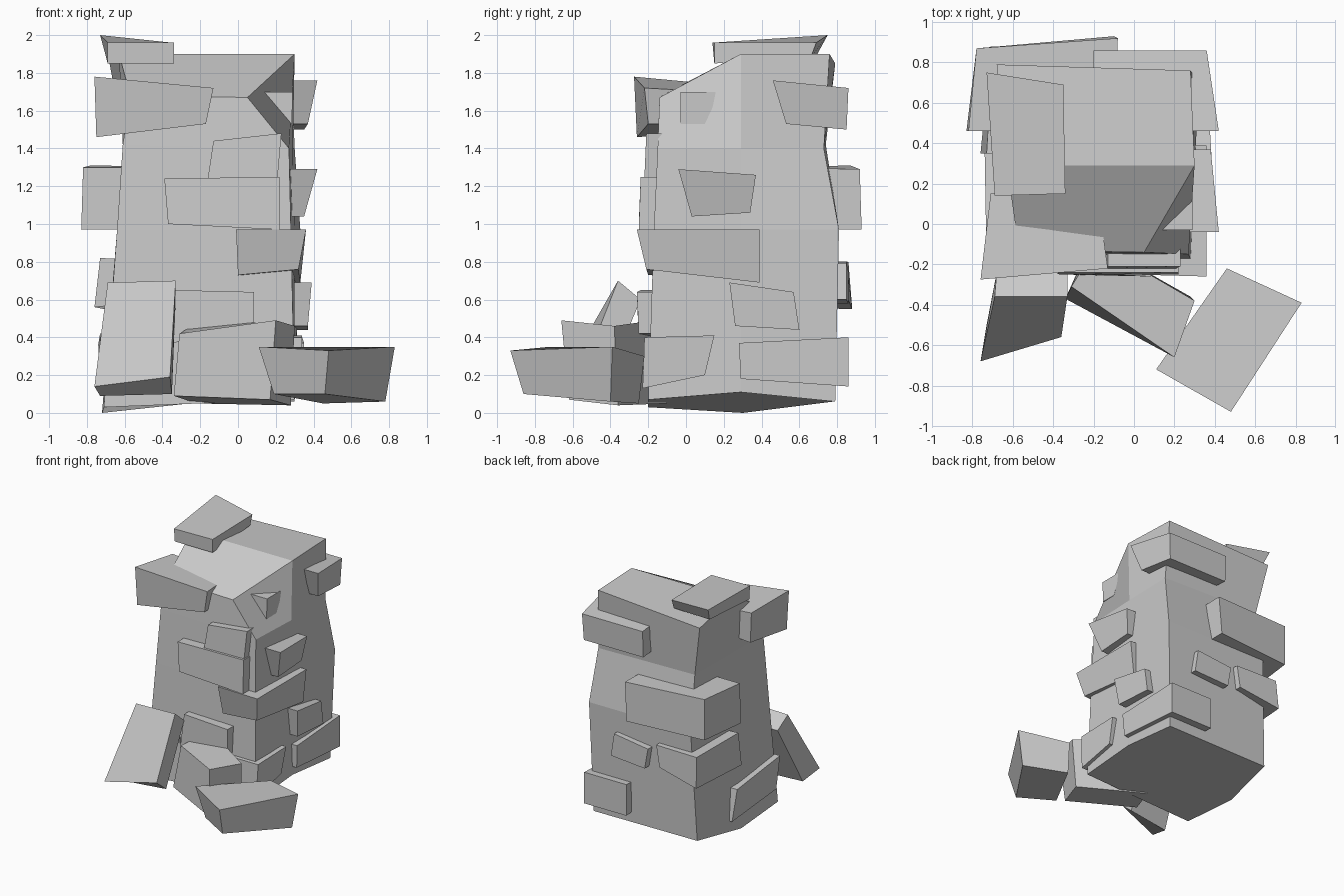
import bpy, bmesh


def make(name, rings, split_top=False):
    """Closed flat-shaded solid bridged between rings of equal size."""
    bm = bmesh.new()
    vs = [[bm.verts.new(p) for p in r] for r in rings]
    n = len(rings[0])
    for a, b in zip(vs, vs[1:]):
        for i in range(n):
            j = (i + 1) % n
            bm.faces.new((a[i], a[j], b[j], b[i]))
    for cap in (vs[0], vs[-1]):
        if n == 6:  # crease the cap along its fold line
            bm.faces.new((cap[0], cap[1], cap[2], cap[5]))
            bm.faces.new(cap[2:])
        else:
            bm.faces.new(cap)
    bmesh.ops.recalc_face_normals(bm, faces=bm.faces[:])
    me = bpy.data.meshes.new(name)
    bm.to_mesh(me)
    bm.free()
    ob = bpy.data.objects.new(name, me)
    bpy.context.collection.objects.link(ob)


def brick(name, axis, quad, low, high, inner, inner_quad=None):
    """Wall stone: quad is (u, z) from lower left, lower right, upper right,
    upper left; low / high are the outer depth of its lower and upper corners.
    Stones that wrap a corner can give a different quad at the inner end."""
    def place(u, z, d):
        return (d, u, z) if axis == 'X' else (u, d, z)
    outer = [place(u, z, d) for (u, z), d in zip(quad, (*low, *high))]
    back = [place(u, z, inner) for u, z in (inner_quad or quad)]
    make(name, [back, outer])


# Tower core: six-sided rings (front l, front r, mid r, back r, back l, mid l)
make("tower_core", [
    [(-0.71, -0.2, 0.03), (0.3, -0.2, 0.07), (0.3, 0.29, 0.11),
     (0.3, 0.79, 0.06), (-0.65, 0.78, 0.06), (-0.72, 0.3, 0.0)],
    [(-0.64, -0.17, 0.97), (0.28, -0.17, 0.97), (0.3, 0.29, 0.97),
     (0.33, 0.81, 0.97), (-0.61, 0.81, 0.97), (-0.64, 0.29, 0.97)],
    [(-0.61, -0.15, 1.42), (0.27, -0.15, 1.4), (0.29, 0.29, 1.4),
     (0.3, 0.73, 1.4), (-0.6, 0.74, 1.42), (-0.61, 0.29, 1.42)],
    [(-0.57, -0.13, 1.68), (0.05, -0.14, 1.67), (0.3, 0.29, 1.9),
     (0.28, 0.76, 1.9), (-0.68, 0.79, 1.85), (-0.63, 0.29, 1.9)]])

# Capstone on the summit
make("capstone", [[(-0.69, 0.15, 1.85), (-0.34, 0.15, 1.85), (-0.35, 0.66, 1.88), (-0.7, 0.69, 1.89)],
                  [(-0.69, 0.14, 1.96), (-0.34, 0.15, 1.96), (-0.35, 0.69, 1.96), (-0.73, 0.75, 2.0)]])

# Front stones
brick("front_stone_top", 'Y', [(-0.75, 1.46), (-0.17, 1.53), (-0.13, 1.72), (-0.76, 1.78)],
      (-0.26, -0.2), (-0.22, -0.275), 0.15,
      [(-0.7, 1.49), (-0.2, 1.53), (-0.18, 1.7), (-0.71, 1.74)])
brick("front_stone_upper", 'Y', [(-0.16, 1.24), (0.21, 1.25), (0.23, 1.48), (-0.13, 1.44)],
      (-0.22, -0.22), (-0.21, -0.21), 0)
brick("front_stone_middle", 'Y', [(-0.37, 1.0), (0.22, 0.97), (0.22, 1.25), (-0.39, 1.24)],
      (-0.25, -0.25), (-0.24, -0.24), 0)
brick("front_stone_corner", 'Y', [(0, 0.73), (0.32, 0.76), (0.36, 0.97), (-0.01, 0.97)],
      (-0.2, -0.21), (-0.26, -0.25), 0.39,
      [(0, 0.69), (0.33, 0.69), (0.36, 0.97), (0, 0.97)])
brick("front_stone_lower", 'Y', [(-0.36, 0.37), (0.08, 0.42), (0.085, 0.64), (-0.33, 0.65)],
      (-0.25, -0.25), (-0.26, -0.24), 0)

# Right side stones
brick("right_stone_notch", 'X', [(-0.03, 1.53), (0.1, 1.53), (0.18, 1.7), (-0.03, 1.7)],
      (0.285, 0.285), (0.29, 0.29), 0.1)
brick("right_stone_top", 'X', [(0.53, 1.53), (0.85, 1.5), (0.86, 1.72), (0.46, 1.76)],
      (0.37, 0.35), (0.36, 0.42), -0.2)
brick("right_stone_upper", 'X', [(0.03, 1.04), (0.34, 1.06), (0.37, 1.26), (-0.04, 1.29)],
      (0.35, 0.35), (0.38, 0.42), 0.1)
brick("right_stone_middle", 'X', [(0.26, 0.46), (0.6, 0.44), (0.57, 0.64), (0.23, 0.69)],
      (0.37, 0.37), (0.37, 0.39), 0.1)
brick("right_stone_back", 'X', [(0.29, 0.18), (0.86, 0.14), (0.86, 0.4), (0.28, 0.37)],
      (0.34, 0.34), (0.34, 0.35), -0.05)
brick("right_stone_front", 'X', [(-0.23, 0.13), (0.1, 0.2), (0.15, 0.41), (-0.22, 0.4)],
      (0.33, 0.33), (0.34, 0.34), 0.1)

# Back and left stones
brick("back_stone_corner", 'Y', [(-0.78, 0.97), (-0.1, 0.97), (-0.08, 1.29), (-0.78, 1.31)],
      (0.87, 0.93), (0.92, 0.87), 0.46,
      [(-0.83, 0.97), (-0.1, 0.97), (-0.1, 1.3), (-0.82, 1.3)])
brick("back_stone_middle", 'Y', [(-0.22, 0.58), (0.1, 0.6), (0.07, 0.79), (-0.25, 0.75)],
      (0.86, 0.85), (0.85, 0.86), 0.5)
brick("back_stone_lower", 'Y', [(-0.71, 0.55), (-0.35, 0.62), (-0.32, 0.8), (-0.7, 0.8)],
      (0.88, 0.85), (0.85, 0.86), 0.35,
      [(-0.76, 0.56), (-0.33, 0.6), (-0.3, 0.8), (-0.73, 0.82)])
brick("left_stone_lower", 'X', [(-0.15, 0.16), (0.42, 0.1), (0.38, 0.36), (-0.2, 0.42)],
      (-0.73, -0.72), (-0.74, -0.73), -0.4)

# Fallen stones at the foot
make("leaning_stone", [[(-0.73, -0.5, 0.09), (-0.35, -0.45, 0.1), (-0.33, -0.24, 0.6), (-0.68, -0.24, 0.6)],
                       [(-0.76, -0.68, 0.14), (-0.36, -0.56, 0.19), (-0.33, -0.36, 0.7), (-0.69, -0.36, 0.69)]])
make("fallen_stone_middle", [[(-0.34, -0.37, 0.09), (0.17, -0.62, 0.07), (0.28, -0.36, 0.04), (-0.22, -0.1, 0.05)],
                             [(-0.31, -0.31, 0.42), (0.2, -0.66, 0.49), (0.3, -0.38, 0.46), (-0.18, -0.1, 0.5)]])
make("fallen_stone_right", [[(0.19, -0.7, 0.1), (0.46, -0.86, 0.1), (0.78, -0.4, 0.06), (0.45, -0.25, 0.05)],
                            [(0.11, -0.72, 0.35), (0.48, -0.93, 0.33), (0.83, -0.39, 0.35), (0.46, -0.22, 0.3)]])
